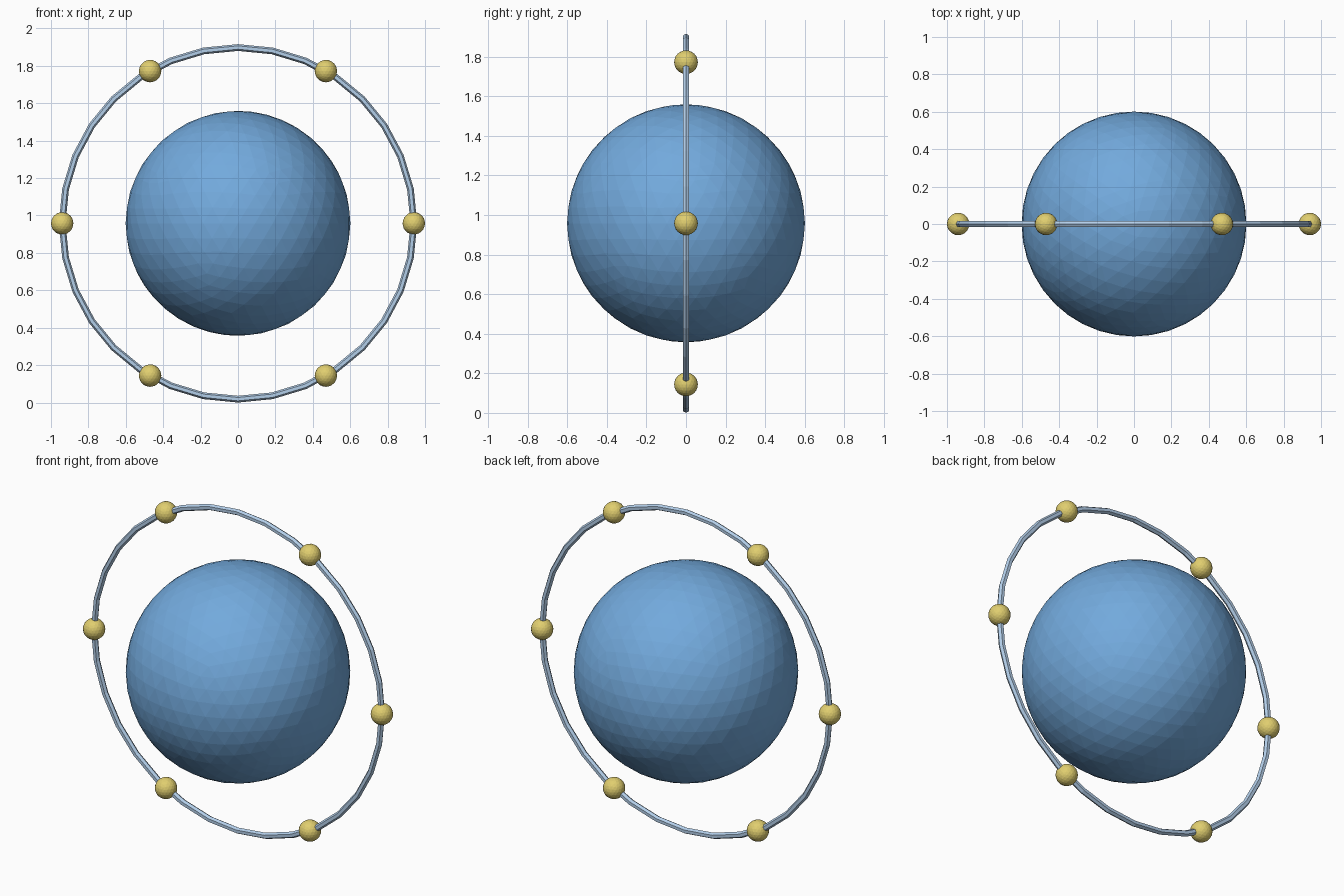
import bpy
from math import cos, sin, pi

if "Cube" in bpy.data.objects:
    bpy.data.objects.remove(bpy.data.objects["Cube"])

CENTRE_Z = 0.958
RING_R = 0.94


def material(name, rgb):
    m = bpy.data.materials.new(name)
    m.diffuse_color = (*rgb, 1)
    m.use_nodes = True
    m.node_tree.nodes["Principled BSDF"].inputs["Base Color"].default_value = m.diffuse_color
    return m


def finish(name, mat):
    ob = bpy.context.object
    ob.name = name
    ob.data.materials.append(mat)
    return ob


def ball(name, radius, loc, subdivisions, mat):
    bpy.ops.mesh.primitive_ico_sphere_add(subdivisions=subdivisions, radius=radius, location=loc)
    return finish(name, mat)


blue = material("blue", (0.17, 0.40, 0.72))
pale = material("pale_blue", (0.45, 0.62, 0.82))
gold = material("gold", (0.75, 0.62, 0.16))

# Central faceted sphere
ball("core_sphere", 0.601, (0, 0, CENTRE_Z), 4, blue)

# Thin upright ring
bpy.ops.mesh.primitive_torus_add(major_radius=RING_R, minor_radius=0.018,
                                 major_segments=32, minor_segments=6,
                                 location=(0, 0, CENTRE_Z), rotation=(pi / 2, 0, 0))
finish("ring", pale)

# Six beads spaced evenly on the ring
for i in range(6):
    a = i * pi / 3
    ball(f"bead_{i + 1}", 0.06, (RING_R * cos(a), 0, CENTRE_Z + RING_R * sin(a)), 3, gold)
